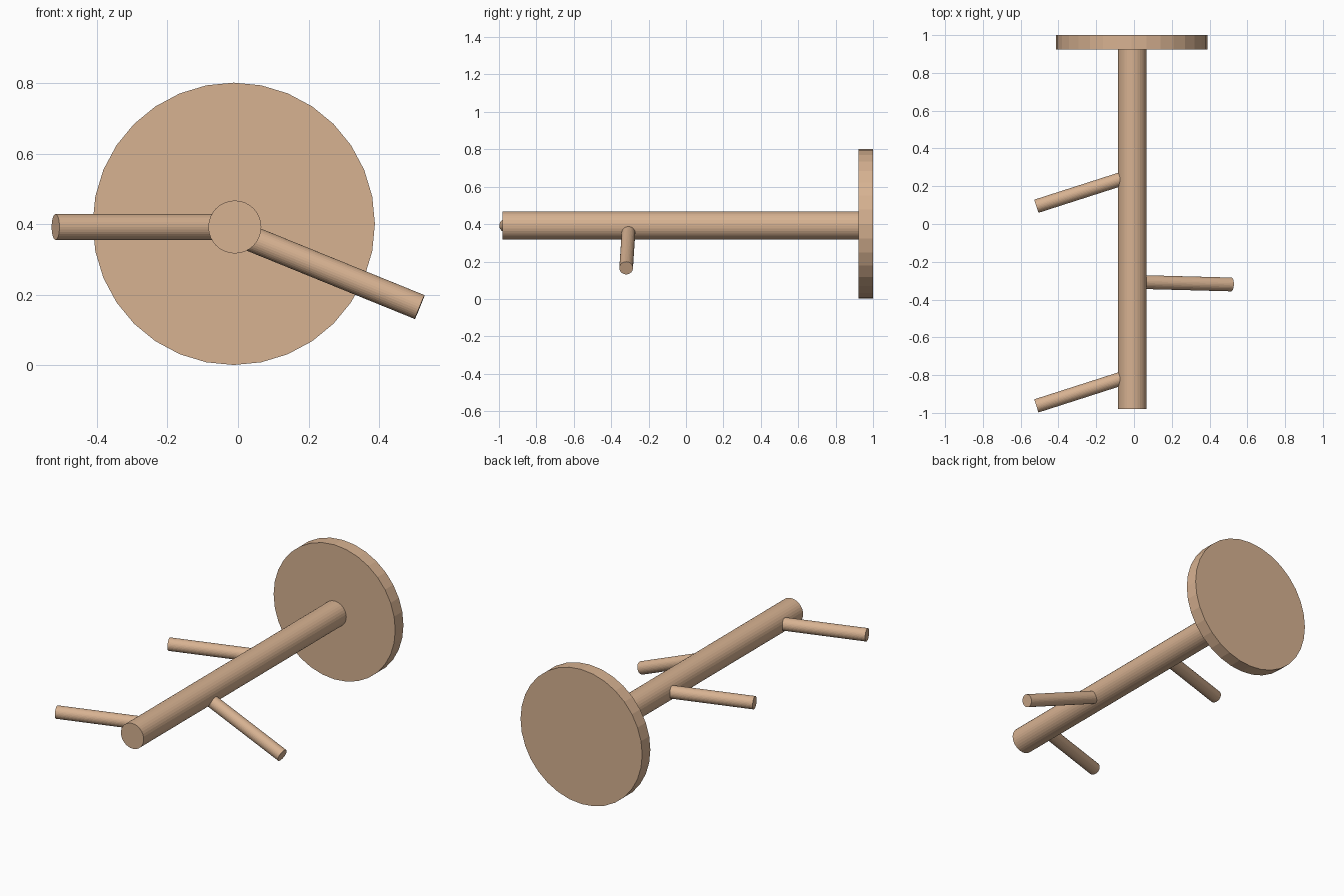
import bpy
from mathutils import Vector

if "Cube" in bpy.data.objects:
    bpy.data.objects.remove(bpy.data.objects["Cube"])

# Single light-wood colour
wood = bpy.data.materials.new("light_wood")
wood.diffuse_color = (0.68, 0.445, 0.285, 1.0)
wood.use_nodes = True
wood.node_tree.nodes["Principled BSDF"].inputs["Base Color"].default_value = wood.diffuse_color


def rod(name, start, end, radius, sides=32):
    """Flat-faced cylinder running from start to end."""
    a, b = Vector(start), Vector(end)
    axis = b - a
    bpy.ops.mesh.primitive_cylinder_add(vertices=sides, radius=radius,
                                        depth=axis.length, location=(a + b) / 2)
    ob = bpy.context.object
    ob.name = name
    ob.rotation_mode = 'QUATERNION'
    ob.rotation_quaternion = axis.to_track_quat('Z', 'Y')
    ob.data.materials.append(wood)
    return ob


# Round base plate and long post, lying along y
rod("base_disc", (-0.012, 0.923, 0.401), (-0.012, 1.0, 0.401), 0.4)
rod("post", (-0.009, -0.98, 0.392), (-0.009, 0.93, 0.392), 0.075)

# Two parallel pegs on the left side
for label, y in (("front", -0.963), ("rear", 0.094)):
    rod(f"left_peg_{label}", (-0.009, y + 0.163, 0.392), (-0.517, y, 0.392), 0.0365)

# One drooping peg on the right side
rod("right_peg", (-0.009, -0.306, 0.378), (0.515, -0.32, 0.165), 0.0365)
